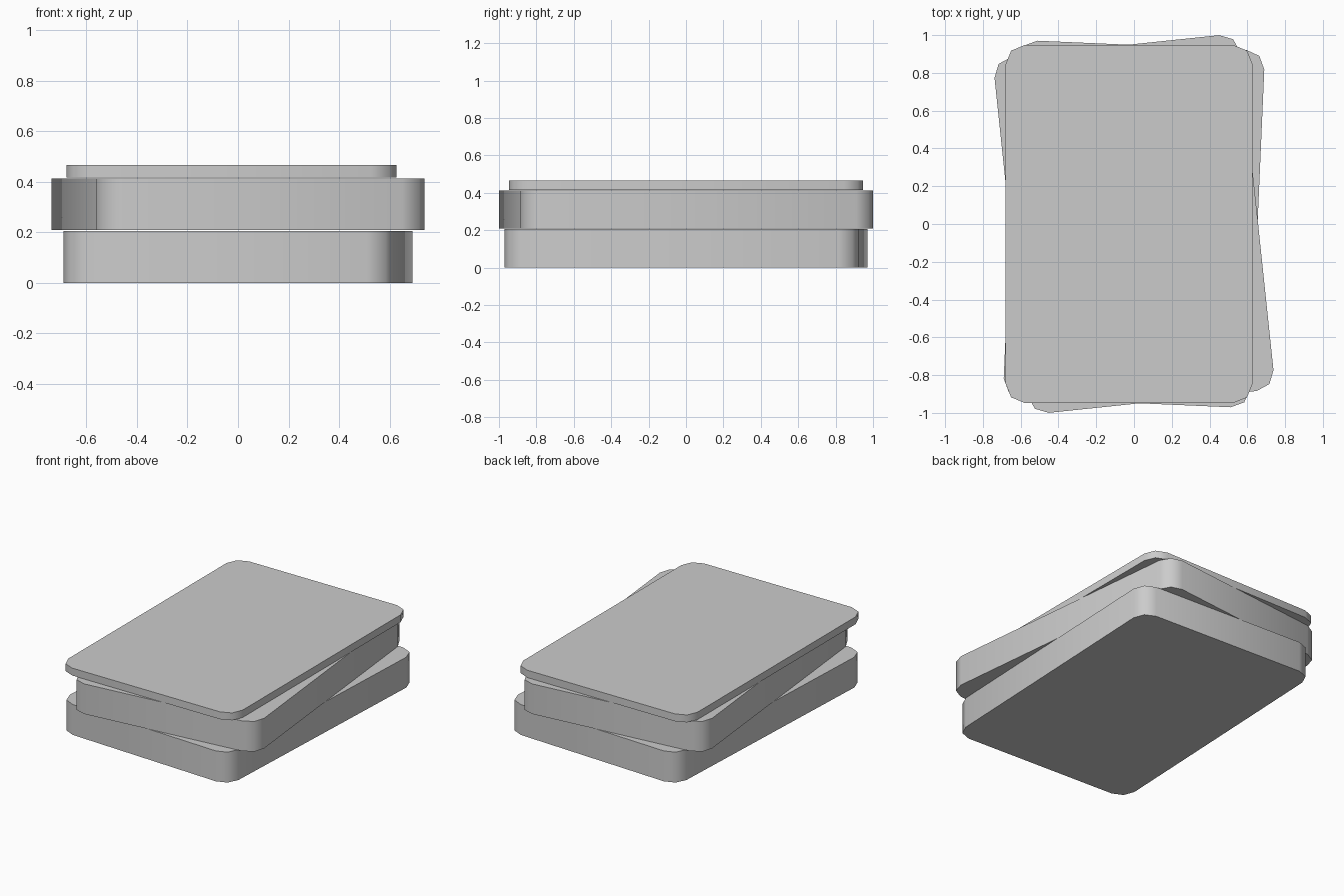
import bpy, bmesh
from math import radians, pi, sin, cos

cube = bpy.data.objects.get("Cube")
if cube:
    bpy.data.objects.remove(cube, do_unlink=True)

# Single plain grey
grey = bpy.data.materials.new("plain grey")
grey.use_nodes = True
colour = (0.6, 0.6, 0.6, 1)
grey.diffuse_color = colour
grey.node_tree.nodes["Principled BSDF"].inputs["Base Color"].default_value = colour

HALF_W, HALF_D, RADIUS, STEPS = 0.6535, 0.947, 0.1, 2


def slab(name, bottom, top, turn, x=0):
    """Rounded rectangular slab, turned about the vertical axis."""
    bm = bmesh.new()
    ring = []
    for corner, (sx, sy) in enumerate([(1, 1), (-1, 1), (-1, -1), (1, -1)]):
        for step in range(STEPS + 1):
            a = (corner + step / STEPS) * pi / 2
            ring.append(bm.verts.new((sx * (HALF_W - RADIUS) + RADIUS * cos(a),
                                      sy * (HALF_D - RADIUS) + RADIUS * sin(a), 0)))
    base = bm.faces.new(ring)
    raised = bmesh.ops.extrude_face_region(bm, geom=[base])["geom"]
    bmesh.ops.translate(bm, vec=(0, 0, top - bottom),
                        verts=[g for g in raised if isinstance(g, bmesh.types.BMVert)])
    bmesh.ops.recalc_face_normals(bm, faces=bm.faces)
    mesh = bpy.data.meshes.new(name)
    bm.to_mesh(mesh)
    bm.free()
    mesh.materials.append(grey)
    obj = bpy.data.objects.new(name, mesh)
    obj.location = (x, 0, bottom)
    obj.rotation_euler.z = radians(turn)
    bpy.context.collection.objects.link(obj)
    # Smooth corners, crisp top and bottom rims
    bpy.ops.object.select_all(action="DESELECT")
    obj.select_set(True)
    bpy.context.view_layer.objects.active = obj
    bpy.ops.object.shade_smooth_by_angle(angle=radians(60))


# Stack of three slabs, each at a slightly different angle
slab("bottom_slab", 0, 0.206, -2.5)
slab("middle_slab", 0.209, 0.413, 6)
slab("top_slab", 0.416, 0.466, 0, x=-0.026)
